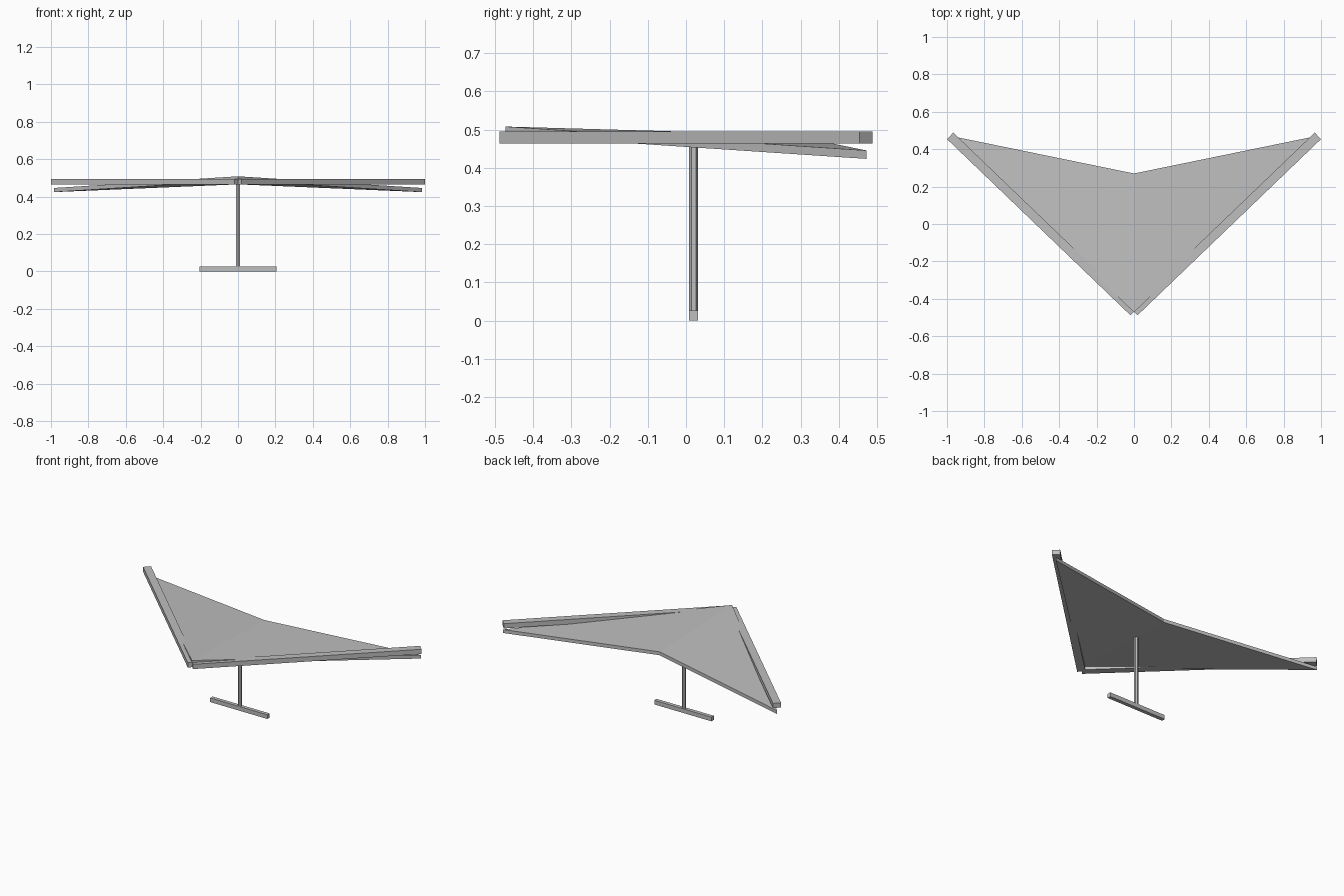
import bpy
import bmesh
import math
from mathutils import Vector

cube = bpy.data.objects.get("Cube")
if cube:
    bpy.data.objects.remove(cube, do_unlink=True)

# One plain grey for every part
GREY = (0.52, 0.52, 0.52, 1.0)
grey = bpy.data.materials.new("plain grey")
grey.use_nodes = True
grey.diffuse_color = GREY
grey.node_tree.nodes["Principled BSDF"].inputs["Base Color"].default_value = GREY


def finish(bm, name):
    bmesh.ops.recalc_face_normals(bm, faces=bm.faces)
    mesh = bpy.data.meshes.new(name)
    bm.to_mesh(mesh)
    bm.free()
    mesh.materials.append(grey)
    obj = bpy.data.objects.new(name, mesh)
    bpy.context.collection.objects.link(obj)
    return obj


def box(name, size, location, turn=0.0):
    bm = bmesh.new()
    bmesh.ops.create_cube(bm, size=1.0)
    bmesh.ops.scale(bm, vec=size, verts=bm.verts)
    obj = finish(bm, name)
    obj.location = location
    obj.rotation_euler.z = turn
    return obj


# Sail: two triangles folded along the keel, given a vertical thickness
NOSE = Vector((0, -0.472, 0.508))
TAIL = Vector((0, 0.27, 0.487))
TIP = Vector((0.985, 0.472, 0.4455))
THICKNESS = 0.022

bm = bmesh.new()
nose, tail = bm.verts.new(NOSE), bm.verts.new(TAIL)
for side in (1, -1):
    tip = bm.verts.new((side * TIP.x, TIP.y, TIP.z))
    bm.faces.new((nose, tip, tail) if side > 0 else (nose, tail, tip))
lower = bmesh.ops.extrude_face_region(bm, geom=bm.faces[:], use_keep_orig=True)
lower_verts = [v for v in lower["geom"] if isinstance(v, bmesh.types.BMVert)]
bmesh.ops.translate(bm, vec=(0, 0, -THICKNESS), verts=lower_verts)
finish(bm, "sail")

# Leading edge spars, crossing at the nose
start, end = Vector((0.002, -0.471)), Vector((0.983, 0.471))
run, middle = end - start, (start + end) / 2
for side, name in ((1, "left_spar"), (-1, "right_spar")):
    box(name, (run.length, 0.048, 0.031), (side * middle.x, middle.y, 0.479),
        side * math.atan2(run.y, run.x))

# Hanging post, six sided with flat faces to left and right
bm = bmesh.new()
bmesh.ops.create_cone(bm, cap_ends=True, segments=6, radius1=0.012,
                      radius2=0.012, depth=0.462)
post = finish(bm, "post")
post.location = (0, 0.02, 0.246)

# Control bar
box("control_bar", (0.41, 0.024, 0.027), (0, 0.02, 0.0135))
